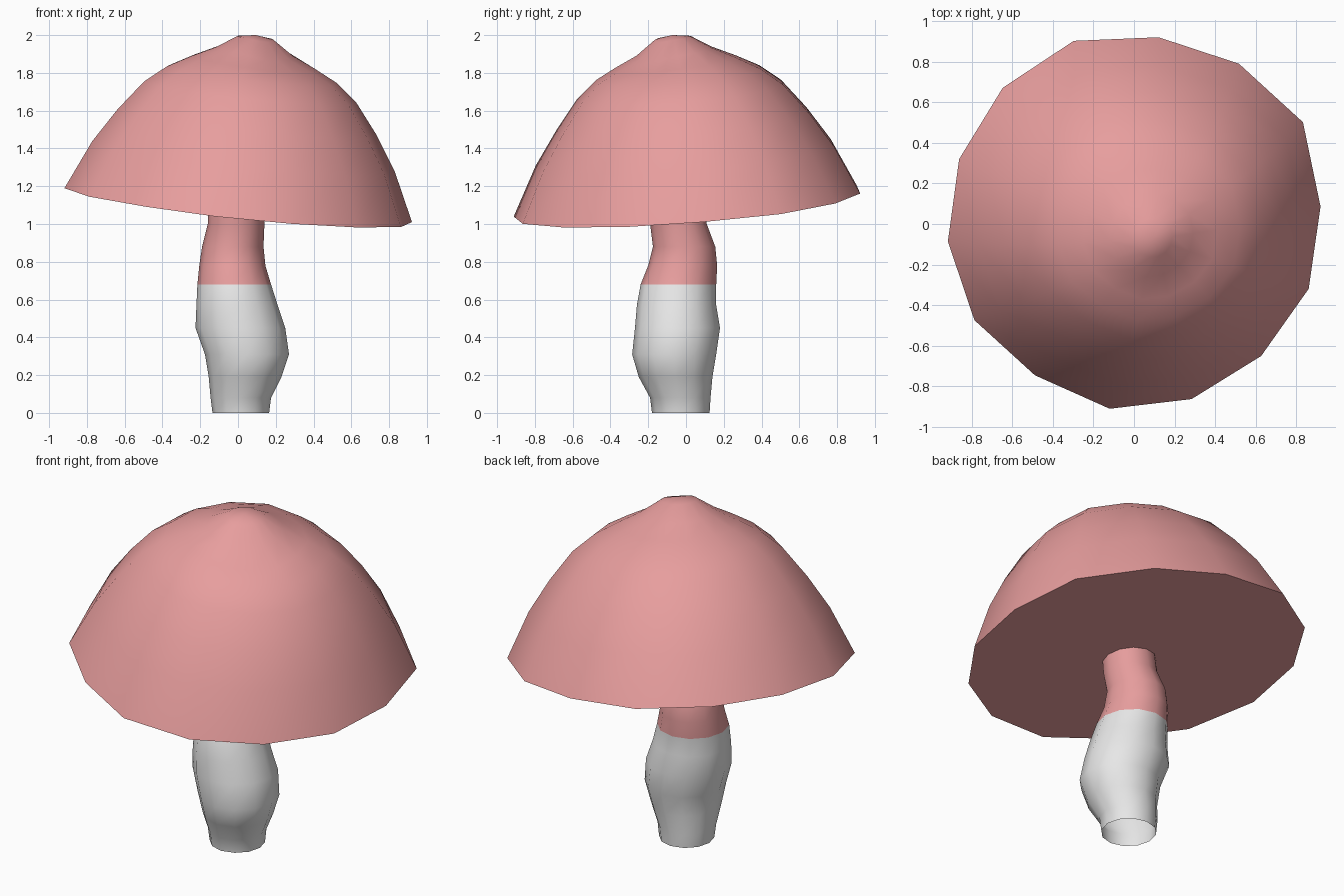
import bpy, bmesh, math
from mathutils import Vector

old = bpy.data.objects.get("Cube")
if old:
    bpy.data.objects.remove(old)


def material(name, rgb):
    m = bpy.data.materials.new(name)
    m.use_nodes = True
    m.diffuse_color = (*rgb, 1)
    m.node_tree.nodes["Principled BSDF"].inputs["Base Color"].default_value = (*rgb, 1)
    return m


pink = material("dusty pink", (0.8, 0.34, 0.34))
white = material("off white", (0.8, 0.8, 0.8))


def bridge(bm, rings):
    """Join consecutive vertex rings with quads."""
    for low, high in zip(rings, rings[1:]):
        n = len(low)
        for i in range(n):
            j = (i + 1) % n
            bm.faces.new((low[i], low[j], high[j], high[i]))


def finish(bm, name, materials, angle):
    mesh = bpy.data.meshes.new(name)
    bm.to_mesh(mesh)
    bm.free()
    obj = bpy.data.objects.new(name, mesh)
    bpy.context.collection.objects.link(obj)
    for m in materials:
        mesh.materials.append(m)
    bpy.ops.object.select_all(action='DESELECT')
    obj.select_set(True)
    bpy.context.view_layer.objects.active = obj
    bpy.ops.object.shade_smooth_by_angle(angle=math.radians(angle))
    return obj


# Cap: slightly irregular dome on a tilted flat base
rim = [.92, .91, .905, .92, .925, .974, .946, .93, .952, .934, .921, .923, .92, .893]
profile = [(1, 0), (.87, .26), (.745, .44), (.61, .6), (.49, .69),
           (.36, .755), (.225, .815), (.105, .885)]
base = Vector((0, 0, 1.1))
up = Vector((.105, -.08, 1))
start = math.radians(-97.5)


def cap_point(angle, radius, height):
    x, y = radius * math.cos(angle), radius * math.sin(angle)
    return base + Vector((x, y, -.105 * x + .08 * y)) + up * height


bm = bmesh.new()
rings = []
for scale, height in profile:
    ring = []
    for i, r in enumerate(rim):
        a = start + math.tau * i / len(rim)
        front = max(0, -math.sin(a)) ** 2
        pinch = 1 - .06 * front * math.sin(math.pi * scale)
        # shallow dent near the peak, on the front left
        facing = max(0, math.cos(a + math.radians(50))) ** 3
        dent = .04 * facing * max(0, 1 - abs(scale - .25) / .2)
        ring.append(bm.verts.new(cap_point(a, r * scale * pinch, height - dent)))
    rings.append(ring)
bridge(bm, rings)
peak = bm.verts.new(cap_point(0, 0, .9))
top = rings[-1]
for i, v in enumerate(top):
    bm.faces.new((v, top[(i + 1) % len(top)], peak))
bm.faces.new(list(reversed(rings[0])))
finish(bm, "cap", [pink], 50)

# Stem: lumpy open tube, each ring given as height, x range, y range
sections = [
    (0, -.135, .165, -.18, .125),
    (.08, -.145, .175, -.19, .13),
    (.19, -.155, .23, -.25, .14),
    (.31, -.175, .27, -.285, .16),
    (.45, -.225, .25, -.27, .18),
    (.57, -.22, .21, -.26, .16),
    (.68, -.215, .175, -.24, .16),
    (.78, -.205, .145, -.2, .165),
    (.88, -.19, .135, -.175, .155),
    (1, -.16, .14, -.19, .11),
    (1.12, -.16, .14, -.2, .09),
]
SIDES = 12
bm = bmesh.new()
rings = []
for z, x0, x1, y0, y1 in sections:
    ring = []
    for i in range(SIDES):
        a = math.tau * i / SIDES
        x = (x0 + x1) / 2 + (x1 - x0) / 2 * math.cos(a)
        y = (y0 + y1) / 2 + (y1 - y0) / 2 * math.sin(a)
        ring.append(bm.verts.new((x, y, z)))
    rings.append(ring)
bridge(bm, rings)
# White below the colour line, pink above
for f in bm.faces:
    f.material_index = 1 if f.calc_center_median().z > .68 else 0
finish(bm, "stem", [white, pink], 60)
